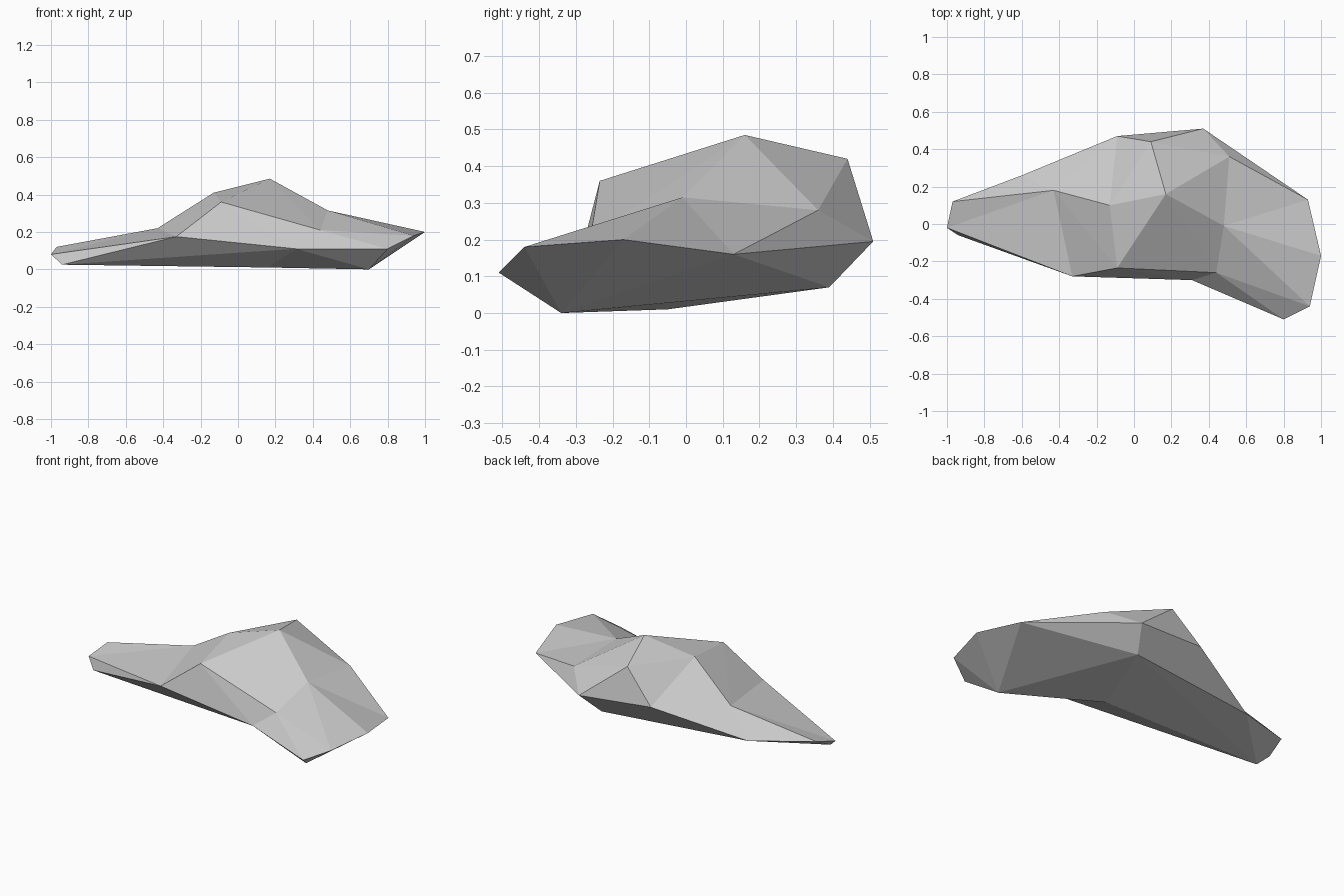
import bpy
import bmesh

cube = bpy.data.objects.get("Cube")
if cube:
    bpy.data.objects.remove(cube, do_unlink=True)

# Corners of the faceted boulder, named by where they sit
corners = {
    # low right end
    "tip_front": (-1.0, -.02, .08), "tip_back": (-.97, .12, .12), "tip_foot": (-.94, -.06, .025),
    # upper ridge
    "saddle": (-.43, .18, .22), "shoulder": (-.13, .10, .41), "peak": (.17, .16, .485),
    "brow": (-.09, -.235, .36), "rear_crest": (.09, .44, .42), "knoll": (.48, -.01, .315),
    "rear_knoll": (.51, .36, .28),
    # front edge
    "front_lip": (-.33, -.28, .175), "front_notch": (.31, -.30, .11), "notch_top": (.44, -.26, .21),
    # wide left end
    "nose_low": (.80, -.51, .11), "nose_top": (.94, -.44, .18), "left_edge": (1.0, -.17, .20),
    "left_rear": (.93, .13, .16),
    # back edge
    "back_left": (.37, .51, .195), "back_mid": (-.09, .47, .23), "back_right": (-.60, .26, .08),
    # underside
    "foot": (.70, -.34, 0), "belly": (.16, -.05, .01), "rear_belly": (.30, .39, .07),
}

# Facets as triangle fans: a hub corner, then the rim around it
fans = [
    ("foot", "belly front_notch nose_low nose_top left_edge left_rear rear_belly belly"),
    ("tip_foot", "tip_front front_lip front_notch belly rear_belly back_right tip_back tip_front"),
    ("saddle", "tip_front tip_back back_right back_mid shoulder brow front_lip tip_front"),
    ("knoll", "peak notch_top nose_top left_edge left_rear rear_knoll peak"),
    ("back_left", "rear_crest rear_knoll left_rear rear_belly back_mid rear_crest"),
    ("peak", "notch_top brow shoulder rear_crest rear_knoll"),
    ("front_notch", "front_lip brow notch_top nose_low"),
    ("back_mid", "shoulder rear_crest"),
    ("back_mid", "rear_belly back_right"),
    ("notch_top", "nose_top nose_low"),
]

bm = bmesh.new()
verts = {name: bm.verts.new(co) for name, co in corners.items()}
for hub, rim in fans:
    rim = rim.split()
    for a, b in zip(rim, rim[1:]):
        bm.faces.new((verts[hub], verts[a], verts[b]))
bmesh.ops.recalc_face_normals(bm, faces=bm.faces)

mesh = bpy.data.meshes.new("boulder")
bm.to_mesh(mesh)
bm.free()

# Plain grey stone, flat shaded
stone = bpy.data.materials.new("grey_stone")
stone.use_nodes = True
grey = (.6, .6, .6, 1)
stone.diffuse_color = grey
stone.node_tree.nodes["Principled BSDF"].inputs["Base Color"].default_value = grey
mesh.materials.append(stone)

boulder = bpy.data.objects.new("boulder", mesh)
bpy.context.collection.objects.link(boulder)
